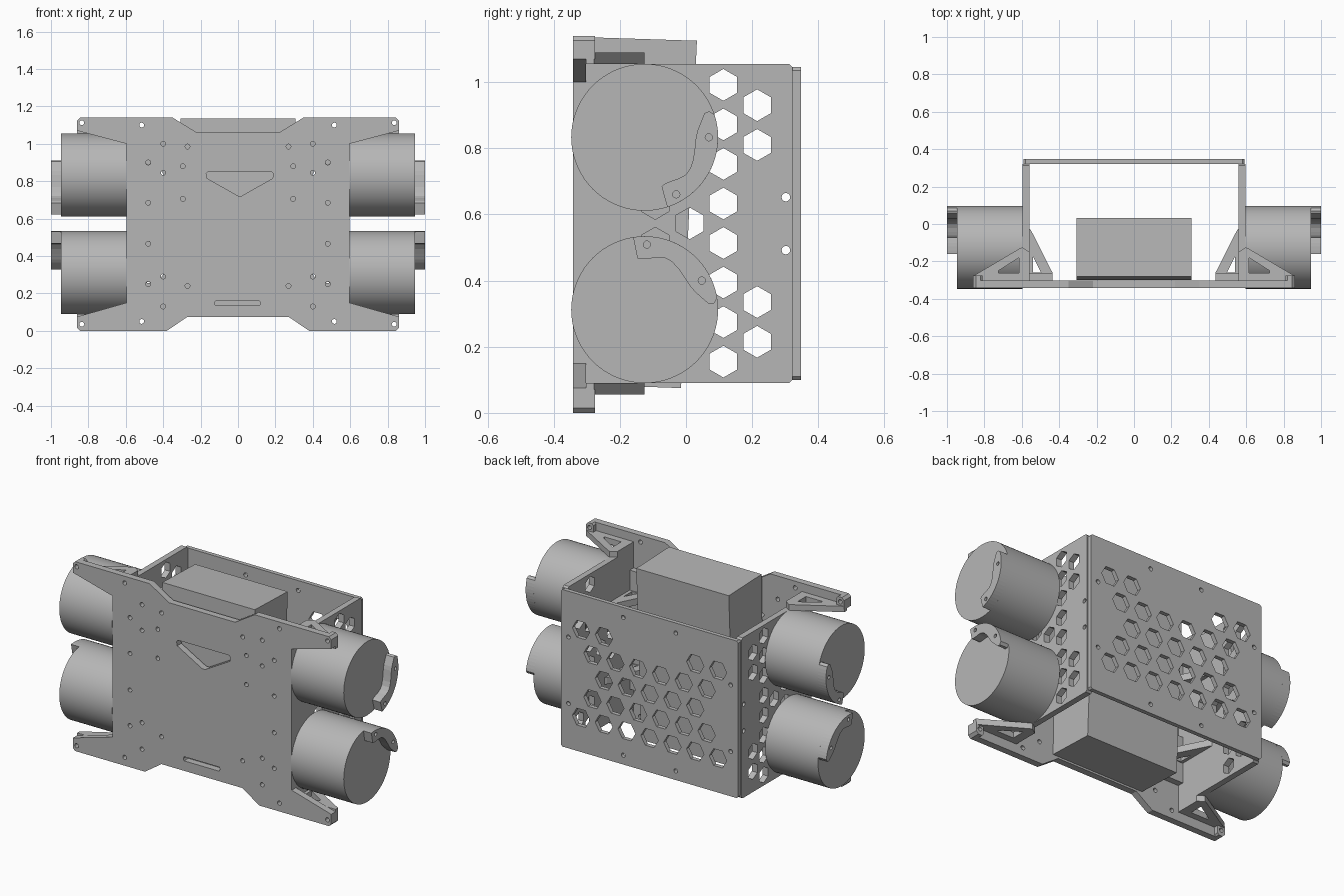
import bpy, bmesh
from math import sin, cos, radians, pi
from mathutils import Matrix

old = bpy.data.objects.get("Cube")
if old:
    bpy.data.objects.remove(old, do_unlink=True)

grey = bpy.data.materials.new("plain_grey")
grey.use_nodes = True
GREY = (0.47, 0.47, 0.47, 1)
grey.diffuse_color = GREY
grey.node_tree.nodes["Principled BSDF"].inputs["Base Color"].default_value = GREY

# Plane axes: local x, local y, extrusion direction
AXES = {"XZ": ((1, 0, 0), (0, 0, 1), (0, -1, 0)),
        "YZ": ((0, 1, 0), (0, 0, 1), (1, 0, 0)),
        "XY": ((1, 0, 0), (0, 1, 0), (0, 0, 1))}


def plate(name, plane, outline, lo, hi, holes=()):
    """Extrude an outline with holes between lo and hi across its plane."""
    curve = bpy.data.curves.new(name + "_profile", "CURVE")
    curve.dimensions = "2D"
    curve.fill_mode = "BOTH"
    curve.extrude = (hi - lo) / 2
    for loop in [outline, *holes]:
        spline = curve.splines.new("POLY")
        spline.points.add(len(loop) - 1)
        for p, (u, v) in zip(spline.points, loop):
            p.co = (u, v, 0, 1)
        spline.use_cyclic_u = True
    temp = bpy.data.objects.new(name + "_profile", curve)
    bpy.context.collection.objects.link(temp)
    graph = bpy.context.evaluated_depsgraph_get()
    mesh = bpy.data.meshes.new_from_object(temp.evaluated_get(graph))
    bpy.data.objects.remove(temp, do_unlink=True)
    bpy.data.curves.remove(curve)

    turn = Matrix(AXES[plane]).transposed().to_4x4()
    normal = [abs(c) for c in AXES[plane][2]]
    mesh.transform(Matrix.Translation([c * (lo + hi) / 2 for c in normal]) @ turn)
    bm = bmesh.new()
    bm.from_mesh(mesh)
    bmesh.ops.remove_doubles(bm, verts=bm.verts, dist=0.0001)
    bmesh.ops.recalc_face_normals(bm, faces=bm.faces)
    for f in bm.faces:
        f.smooth = False
    bm.to_mesh(mesh)
    bm.free()
    mesh.name = name
    mesh.materials.clear()
    mesh.materials.append(grey)
    ob = bpy.data.objects.new(name, mesh)
    bpy.context.collection.objects.link(ob)
    return ob


def ring(u, v, r, n=12, start=0.0):
    return [(u + r * cos(start + 2 * pi * i / n), v + r * sin(start + 2 * pi * i / n))
            for i in range(n)]


def flip(points, s):
    return [(s * u, v) for u, v in points]


def across(points, s):
    """Span between two x positions on the chosen side."""
    return sorted(s * p for p in points)


# Front plate: half outline mirrored, screw holes, vent and slot
half = [(0.22, 1.06), (0.35, 1.14), (0.845, 1.14), (0.86, 1.125), (0.86, 1.07),
        (0.597, 1.0), (0.597, 0.15), (0.86, 0.075), (0.86, 0.015), (0.845, 0),
        (0.38, 0), (0.27, 0.075)]
screws = [(0.48, 0.9), (0.4, 1.0), (0.4, 0.845), (0.48, 0.685), (0.295, 0.88),
          (0.295, 0.705), (0.27, 0.985), (0.48, 0.465), (0.4, 0.29), (0.48, 0.25),
          (0.4, 0.13), (0.27, 0.24), (0.515, 1.1), (0.515, 0.05),
          (0.835, 1.112), (0.835, 0.035)]
front_holes = [ring(s * x, z, 0.013) for x, z in screws for s in (1, -1)]
front_holes.append([(-0.16, 0.85), (0.18, 0.85), (0.19, 0.84), (0.185, 0.815),
                    (0.02, 0.722), (0, 0.722), (-0.165, 0.815), (-0.17, 0.84)])
front_holes.append([(-0.12, 0.135), (0.115, 0.135), (0.12, 0.147), (0.115, 0.16),
                    (-0.12, 0.16), (-0.125, 0.147)])
plate("front_plate", "XZ", half + flip(half[::-1], -1), -0.342, -0.302, front_holes)

# Back plate: honeycomb of vents around the middle height
back_holes = []
for row in range(-2, 3):
    if row % 2:
        xs = [0.152 * (i + 0.5) for i in range(-3, 3)]
    else:
        xs = [0.152 * i for i in range(-3, 4)]
    if row == 0:
        xs = xs[1:-1]
    if row == 2:
        xs = xs[:2] + xs[-2:]
    back_holes += [ring(x, 0.57 + 0.132 * row, 0.058, 6) for x in xs]
for s in (1, -1):
    back_holes += [ring(s * 0.175, z, 0.013) for z in (0.155, 0.985)]
    back_holes += [ring(s * 0.54, z, 0.013) for z in (0.37, 0.77)]
back_outline = [(0.58, 0.1), (0.59, 0.11), (0.59, 1.035), (0.58, 1.045)]
plate("back_plate", "XZ", back_outline + flip(back_outline[::-1], -1),
      0.322, 0.347, back_holes)

# Side plates with vent columns
side_outline = [(-0.302, 0.09), (0.312, 0.09), (0.322, 0.1), (0.322, 1.045),
                (0.312, 1.055), (-0.302, 1.055)]
side_holes = [ring(0.113, 0.155 + 0.1195 * i, 0.048, 6, pi / 2) for i in range(8)]
side_holes += [ring(0.215, z, 0.048, 6, pi / 2) for z in (0.215, 0.335, 0.81, 0.93)]
side_holes += [ring(0.011, 0.573, 0.048, 6, pi / 2)]
side_holes += [ring(-0.093, z, 0.048, 6, pi / 2) for z in (0.513, 0.633)]
side_holes += [ring(0.302, z, 0.013) for z in (0.492, 0.652)]

# Rim tab: outer arc along the motor edge, scalloped inner edge (degrees, radius)
TAB = [(a, 0.222) for a in range(-72, 19, 5)]
TAB += [(22, 0.21), (22, 0.195), (16, 0.178), (8, 0.162), (0, 0.155), (-12, 0.155),
        (-24, 0.161), (-34, 0.167), (-42, 0.168), (-50, 0.162), (-58, 0.155),
        (-66, 0.153), (-71, 0.157)]
TAB_HOLES = [(0, 0.194), (-61, 0.197)]
MOTOR_Y, MOTOR_R = -0.125, 0.222


def polar(angle, r, z, lower):
    a = radians(27 - angle if lower else angle)
    return MOTOR_Y + r * cos(a), z + r * sin(a)


for s, side in ((1, "left"), (-1, "right")):
    plate(side + "_side_plate", "YZ", side_outline, *across((0.56, 0.596), s), side_holes)

    for level, z in (("lower", 0.312), ("upper", 0.833)):
        low = level == "lower"
        tag = f"{side}_{level}_"
        # Motor drum
        bpy.ops.mesh.primitive_cylinder_add(
            vertices=72, radius=MOTOR_R, depth=0.352,
            location=(s * 0.771, MOTOR_Y, z), rotation=(0, pi / 2, 0))
        drum = bpy.context.object
        drum.name = tag + "motor"
        drum.data.materials.append(grey)
        bpy.ops.object.shade_smooth_by_angle()
        # Tab on the drum's end
        plate(tag + "motor_tab", "YZ", [polar(a, r, z, low) for a, r in TAB],
              *across((0.946, 1.0), s),
              [ring(*polar(a, r, z, low), 0.011) for a, r in TAB_HOLES])

        # Outer gusset beside the side plate's end, with its tip boss
        gz = 0.0725 if low else 1.0725
        outer = [(0.56, -0.302), (0.86, -0.302), (0.86, -0.278), (0.61, -0.13),
                 (0.597, -0.125), (0.56, -0.15)]
        window = [(0.615, -0.18), (0.615, -0.262), (0.725, -0.262), (0.725, -0.25)]
        plate(tag + "outer_gusset", "XY", flip(outer, s), gz - 0.0175, gz + 0.0175,
              [flip(window, s)])
        tip = [(0.81, 1.07), (0.86, 1.07), (0.86, 1.125), (0.845, 1.14),
               (0.82, 1.14), (0.81, 1.13)]
        if low:
            tip = [(x, 1.14 - h) for x, h in tip]
        plate(tag + "gusset_boss", "XZ", flip(tip, s), -0.302, -0.275,
              [ring(s * 0.835, 0.035 if low else 1.112, 0.013)])

        # Inner gusset and screw foot, behind the front plate
        mid = 0.357 if low else 0.793
        inner = [(0.56, -0.302), (0.435, -0.302), (0.435, -0.262), (0.55, -0.035),
                 (0.56, -0.025)]
        gap = [(0.54, -0.175), (0.54, -0.258), (0.498, -0.258)]
        plate(tag + "inner_gusset", "XY", flip(inner, s), mid - 0.02, mid + 0.02,
              [flip(gap, s)])
        foot = [(0.435, mid - 0.14), (0.56, mid - 0.14),
                (0.56, mid + 0.14), (0.435, mid + 0.14)]
        plate(tag + "inner_foot", "XZ", flip(foot, s), -0.302, -0.265,
              [ring(s * 0.48, mid + d, 0.013) for d in (-0.1075, 0.1075)])

# Battery block, leaning back slightly
plate("battery_block", "YZ", [(-0.3, 0.085), (-0.015, 0.075), (0.033, 1.125),
                              (-0.28, 1.135)], -0.308, 0.308)
